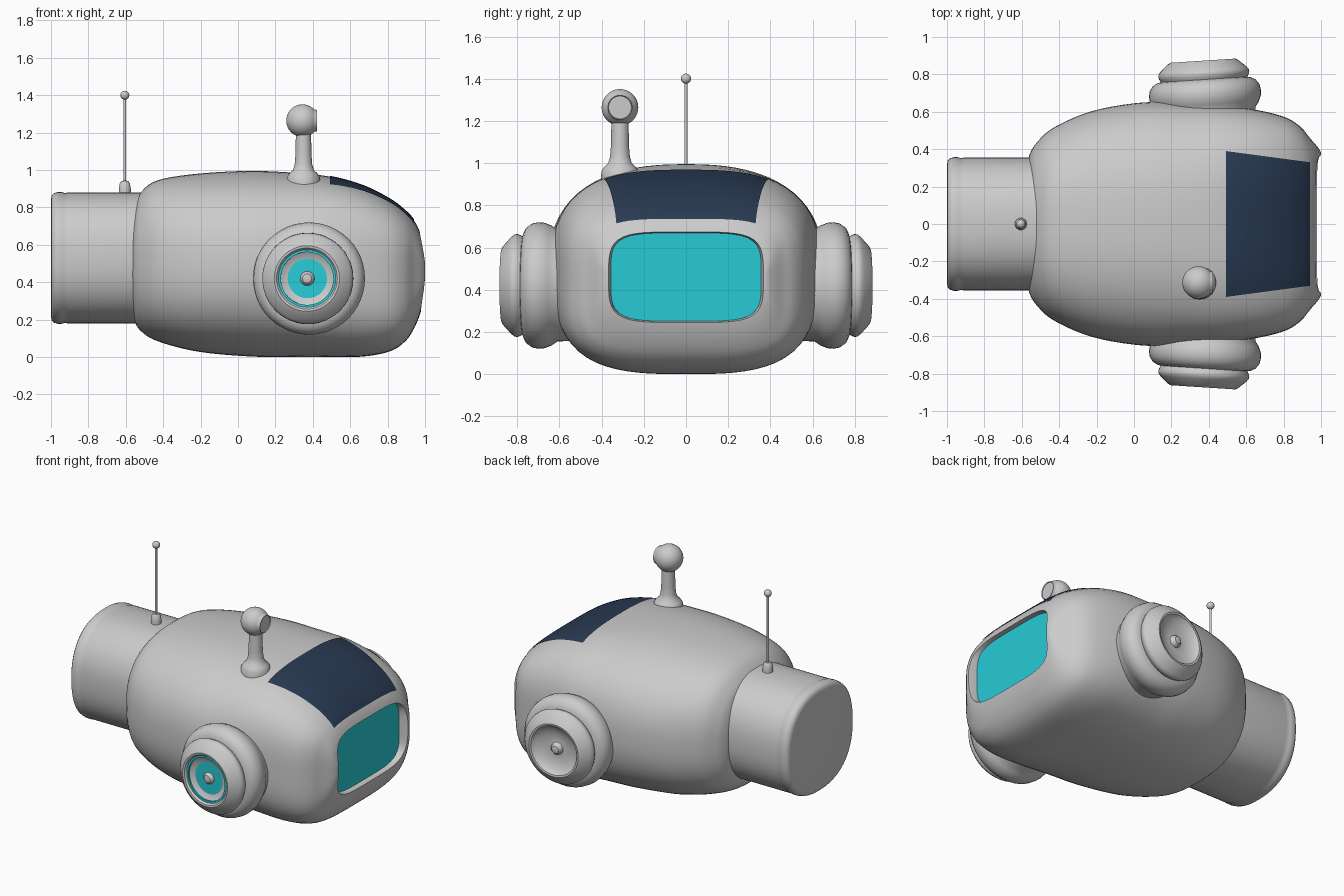
import bpy, bmesh, math
from mathutils import Matrix, Vector

if "Cube" in bpy.data.objects:
    bpy.data.objects.remove(bpy.data.objects["Cube"])


def material(name, rgb):
    m = bpy.data.materials.new(name)
    m.diffuse_color = (*rgb, 1)
    m.use_nodes = True
    m.node_tree.nodes["Principled BSDF"].inputs["Base Color"].default_value = m.diffuse_color
    return m


CYAN = material("cyan_glow", (0.02, 0.6, 0.68))
NAVY = material("navy_panel", (0.022, 0.042, 0.085))


def smooth(ob, angle=35):
    bpy.ops.object.select_all(action='DESELECT')
    ob.select_set(True)
    bpy.context.view_layer.objects.active = ob
    bpy.ops.object.shade_smooth_by_angle(angle=math.radians(angle))


def loft(name, rings, mat=None, closed=True, matrix=None):
    """Skin a list of point rings; closed rings get end caps."""
    bm = bmesh.new()
    vs = [[bm.verts.new(p) for p in r] for r in rings]
    n = len(vs[0])
    for a, b in zip(vs, vs[1:]):
        for i in range(n if closed else n - 1):
            j = (i + 1) % n
            bm.faces.new((a[i], a[j], b[j], b[i]))
    if closed:
        bm.faces.new(vs[0])
        bm.faces.new(vs[-1])
    if matrix:
        bm.transform(matrix)
    bmesh.ops.recalc_face_normals(bm, faces=bm.faces)
    me = bpy.data.meshes.new(name)
    bm.to_mesh(me)
    bm.free()
    ob = bpy.data.objects.new(name, me)
    bpy.context.collection.objects.link(ob)
    if mat:
        me.materials.append(mat)
    smooth(ob)
    return ob


def oval(x, zc, hw, hh, n, count=80):
    """Superellipse ring in the plane at x."""
    pts = []
    for i in range(count):
        a = 2 * math.pi * (i + 0.5) / count
        c, s = math.cos(a), math.sin(a)
        k = (abs(c) ** n + abs(s) ** n) ** (-1 / n)
        pts.append((x, hw * c * k, zc + hh * s * k))
    return pts


def lathe(name, profile, matrix, mat=None, seg=48):
    """Revolve (radius, height) pairs about z, then place."""
    rings = [[(max(r, 0.0005) * math.cos(2 * math.pi * i / seg),
               max(r, 0.0005) * math.sin(2 * math.pi * i / seg), h)
              for i in range(seg)] for r, h in profile]
    return loft(name, rings, mat, matrix=matrix)


def catmull(keys, t):
    i = min(int(t), len(keys) - 2)
    f = t - i
    p0, p1, p2, p3 = (keys[min(max(i + d, 0), len(keys) - 1)] for d in (-1, 0, 1, 2))
    return [0.5 * (2 * b + (c - a) * f + (2 * a - 5 * b + 4 * c - d) * f ** 2
                   + (3 * b - a - 3 * c + d) * f ** 3)
            for a, b, c, d in zip(p0, p1, p2, p3)]


# Body stations: x, top z, bottom z, half width, squareness
BODY = [(-0.565, 0.74, 0.27, 0.34, 2.5), (-0.555, 0.81, 0.20, 0.38, 2.5),
        (-0.52, 0.88, 0.14, 0.435, 2.5), (-0.43, 0.945, 0.085, 0.515, 2.5),
        (-0.22, 0.98, 0.03, 0.605, 2.45), (0.05, 0.995, 0.004, 0.65, 2.45),
        (0.28, 0.987, 0.0, 0.645, 2.6), (0.49, 0.965, 0.0, 0.632, 2.9),
        (0.67, 0.915, 0.003, 0.607, 3.2), (0.81, 0.845, 0.03, 0.57, 3.5),
        (0.89, 0.785, 0.08, 0.52, 3.8), (0.94, 0.732, 0.15, 0.46, 4),
        (0.975, 0.665, 0.235, 0.42, 4), (0.993, 0.59, 0.32, 0.395, 4),
        (1.0, 0.53, 0.40, 0.38, 4)]


def section(t):
    x, zt, zb, hw, n = catmull(BODY, t)
    return x, (zt + zb) / 2, hw, (zt - zb) / 2, n


body = loft("body", [oval(*section(i / 5)) for i in range(5 * (len(BODY) - 1) + 1)])

# Screen recess, cut with a slightly flared rounded block
cutter = loft("screen_cutter", [oval(x, 0.46, 0.355 + g, 0.208 + g, 4.5)
                                for x, g in ((0.93, 0), (0.955, 0.002), (1.1, 0.035))])
mod = body.modifiers.new("recess", 'BOOLEAN')
mod.operation = 'DIFFERENCE'
mod.solver = 'EXACT'
mod.object = cutter
bpy.context.view_layer.objects.active = body
bpy.ops.object.modifier_apply(modifier="recess")
bpy.data.objects.remove(cutter)
smooth(body)
loft("screen", [oval(x, 0.46, 0.356, 0.209, 4.5) for x in (0.90, 0.943)], CYAN)

# Dark visor panel hugging the sloping roof
rows = []
for i in range(21):
    f = i / 20
    x, zc, hw, hh, n = section(7 + 4 * f)
    w = 0.39 - 0.06 * (x - 0.49) / 0.45
    rows.append([(x + 0.002, y, zc + 0.004 + hh * (1 - (abs(y) / hw) ** n) ** (1 / n))
                 for y in (w * (k / 12 - 1) for k in range(25))])
loft("visor_panel", rows, NAVY, closed=False)

# Rear tank
loft("rear_tank", [oval(x, 0.53, r + 0.005, r, 2.35) for x, r in (
    (-1.0, 0.315), (-0.996, 0.333), (-0.985, 0.346), (-0.965, 0.352), (-0.94, 0.352),
    (-0.925, 0.347), (-0.91, 0.35), (-0.45, 0.35))])

# Ear pods: bulging ring, outer disc with a dish and a central button
EAR = [(0.26, 0.45), (0.265, 0.61), (0.285, 0.64), (0.297, 0.67), (0.30, 0.70), (0.294, 0.73),
       (0.275, 0.757), (0.25, 0.77), (0.232, 0.774), (0.238, 0.785), (0.244, 0.80),
       (0.242, 0.815), (0.23, 0.83), (0.19, 0.866), (0.175, 0.875), (0.163, 0.873),
       (0.155, 0.862), (0.14, 0.85), (0.10, 0.835), (0.05, 0.828), (0.04, 0.83),
       (0.036, 0.845), (0.024, 0.858), (0, 0.863)]
for side, label in ((-1, "right"), (1, "left")):
    axis = Vector((-0.065, side, 0)).normalized()
    place = (Matrix.Translation((0.425, 0, 0.42))
             @ axis.to_track_quat('Z', 'Y').to_matrix().to_4x4())
    lathe("ear_pod_" + label, EAR, place)
    if side < 0:
        for nm, r, h, w in (("ear_light_outer", 0.148, 0.857, 0.007),
                            ("ear_light_inner", 0.042, 0.833, 0.006)):
            lathe(nm, [(r - w, h - 0.02), (r - w, h + 0.004), (r + w, h + 0.004),
                       (r + w, h - 0.02), (r - w, h - 0.02)], place, CYAN)


def ball(r, z, start=0.0, end=1.0, steps=16):
    angles = [math.pi * (start + (end - start) * i / steps) for i in range(steps + 1)]
    return [(r * math.sin(a), z - r * math.cos(a)) for a in angles]


# Thin rear antenna
lathe("thin_antenna", [(0.032, 0.86), (0.032, 0.90), (0.027, 0.93), (0.018, 0.942),
                       (0.007, 0.943), (0.007, 1.385)],
      Matrix.Translation((-0.605, 0, 0)), seg=24)
lathe("thin_antenna_tip", ball(0.024, 1.4), Matrix.Translation((-0.605, 0, 0)), seg=24)

# Thick periscope: flared stem and a ball with a flat lens facing forward
lathe("periscope_stem", [(0.09, 0.92), (0.088, 0.962), (0.075, 0.982), (0.056, 1.0),
                         (0.047, 1.03), (0.043, 1.08), (0.04, 1.22)],
      Matrix.Translation((0.35, -0.313, 0)))
lathe("periscope_ball", ball(0.087, 0, 0, 0.76) + [(0.057, 0.078), (0.054, 0.072), (0, 0.072)],
      Matrix.Translation((0.345, -0.313, 1.264)) @ Matrix.Rotation(math.pi / 2, 4, 'Y'))
